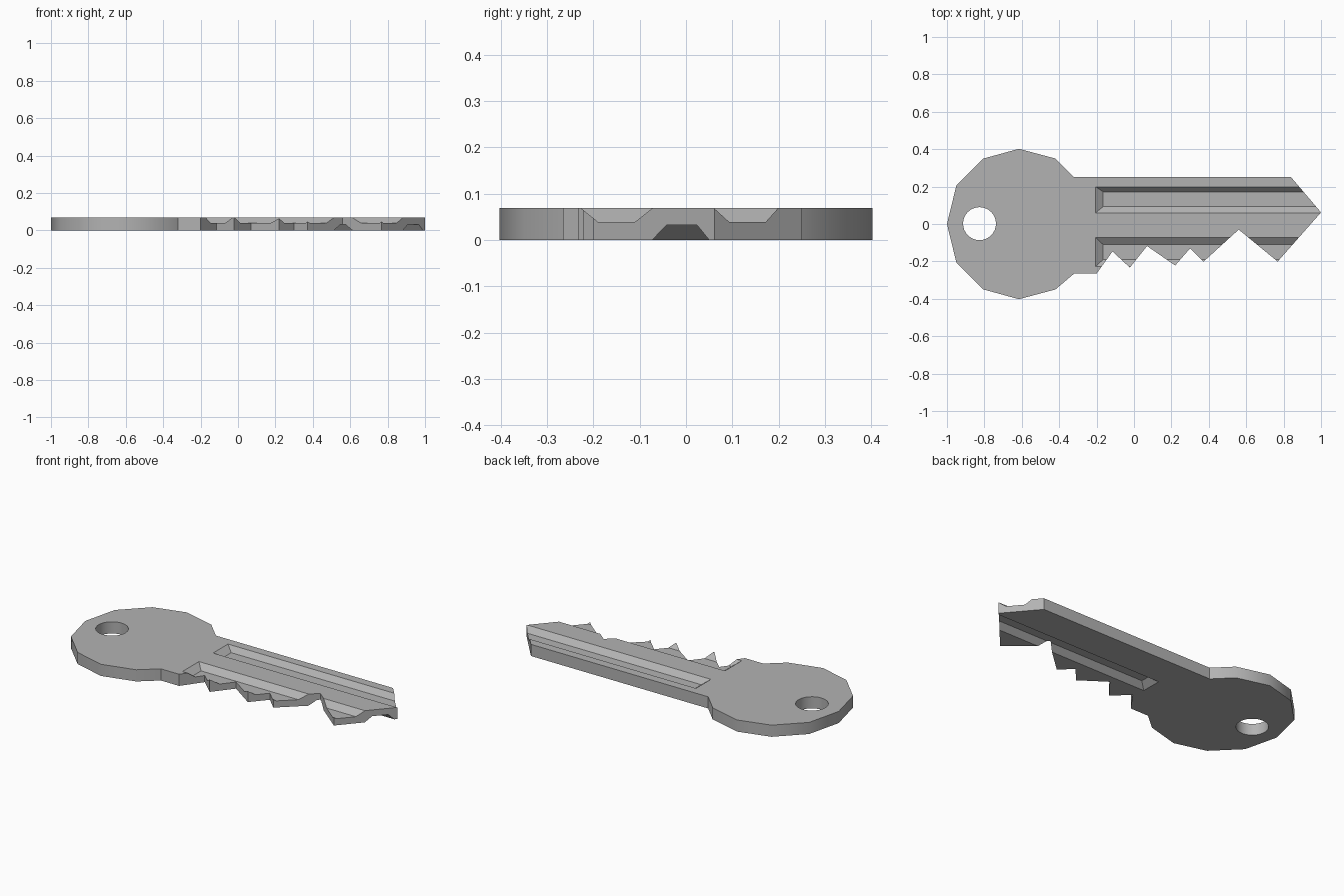
import bpy, bmesh
from math import radians

if "Cube" in bpy.data.objects:
    bpy.data.objects.remove(bpy.data.objects["Cube"])

THICK = 0.069


def make_object(name, bm):
    bmesh.ops.recalc_face_normals(bm, faces=bm.faces)
    mesh = bpy.data.meshes.new(name)
    bm.to_mesh(mesh)
    bm.free()
    obj = bpy.data.objects.new(name, mesh)
    bpy.context.collection.objects.link(obj)
    return obj


def groove(name, z_floor, z_face, floor, face, x_floor=-0.165, x_face=-0.205):
    """Tapered channel cutter, continued past the face and past the key tip."""
    def extend(a, b):
        return a + 2 * (b - a)
    bm = bmesh.new()
    outer = [extend(f, o) for f, o in zip(floor, face)]
    rings = []
    for z, (y0, y1), x in ((z_floor, floor, x_floor),
                           (extend(z_floor, z_face), outer, extend(x_floor, x_face))):
        rings.append([bm.verts.new(p) for p in
                      ((x, y0, z), (1.2, y0, z), (1.2, y1, z), (x, y1, z))])
    low, high = rings
    bm.faces.new(low)
    bm.faces.new(high)
    for i in range(4):
        j = (i + 1) % 4
        bm.faces.new((low[i], low[j], high[j], high[i]))
    return make_object(name, bm)


# Key plate: faceted bow, straight back, pointed tip and cut teeth
outline = [(-1, 0), (-0.95, 0.205), (-0.805, 0.35), (-0.615, 0.402), (-0.42, 0.35),
           (-0.32, 0.25), (0.84, 0.25), (1, 0.062),
           (0.768, -0.201), (0.56, -0.03), (0.372, -0.201), (0.30, -0.13),
           (0.22, -0.222), (0.07, -0.118), (-0.022, -0.233), (-0.115, -0.147),
           (-0.2, -0.265), (-0.32, -0.265),
           (-0.42, -0.35), (-0.615, -0.402), (-0.805, -0.35), (-0.95, -0.205)]
bm = bmesh.new()
plate = bm.faces.new([bm.verts.new((x, y, 0)) for x, y in outline])
ext = bmesh.ops.extrude_face_region(bm, geom=[plate], use_keep_orig=True)
bmesh.ops.translate(bm, vec=(0, 0, THICK),
                    verts=[v for v in ext["geom"] if isinstance(v, bmesh.types.BMVert)])
key = make_object("key", bm)

# Dark metal
metal = bpy.data.materials.new("dark_metal")
metal.diffuse_color = (0.45, 0.45, 0.45, 1)
metal.use_nodes = True
metal.node_tree.nodes["Principled BSDF"].inputs["Base Color"].default_value = metal.diffuse_color
key.data.materials.append(metal)

# Ring hole cutter
bm = bmesh.new()
bmesh.ops.create_cone(bm, cap_ends=True, segments=32, radius1=0.088, radius2=0.088, depth=0.5)
hole = make_object("ring_hole_cutter", bm)
hole.location = (-0.826, 0.002, 0)

# Two grooves on the top face, a shorter one on the underside
cutters = [
    hole,
    groove("upper_groove_cutter", 0.039, THICK, (0.093, 0.172), (0.06, 0.199)),
    groove("lower_groove_cutter", 0.039, THICK, (-0.19, -0.11), (-0.227, -0.072)),
    groove("underside_groove_cutter", 0.032, 0.0, (-0.042, 0.024), (-0.073, 0.05),
           -0.09, -0.13),
]
for c in cutters:
    c.hide_render = True
    c.data.materials.append(metal)

bpy.context.view_layer.objects.active = key
key.select_set(True)
for c in cutters:
    mod = key.modifiers.new(c.name, "BOOLEAN")
    mod.operation = "DIFFERENCE"
    mod.solver = "EXACT"
    mod.object = c
    bpy.ops.object.modifier_apply(modifier=mod.name)
    bpy.data.objects.remove(c, do_unlink=True)

# Rounded shading on the bow rim and hole, crisp edges elsewhere
bpy.ops.object.shade_smooth_by_angle(angle=radians(35))
